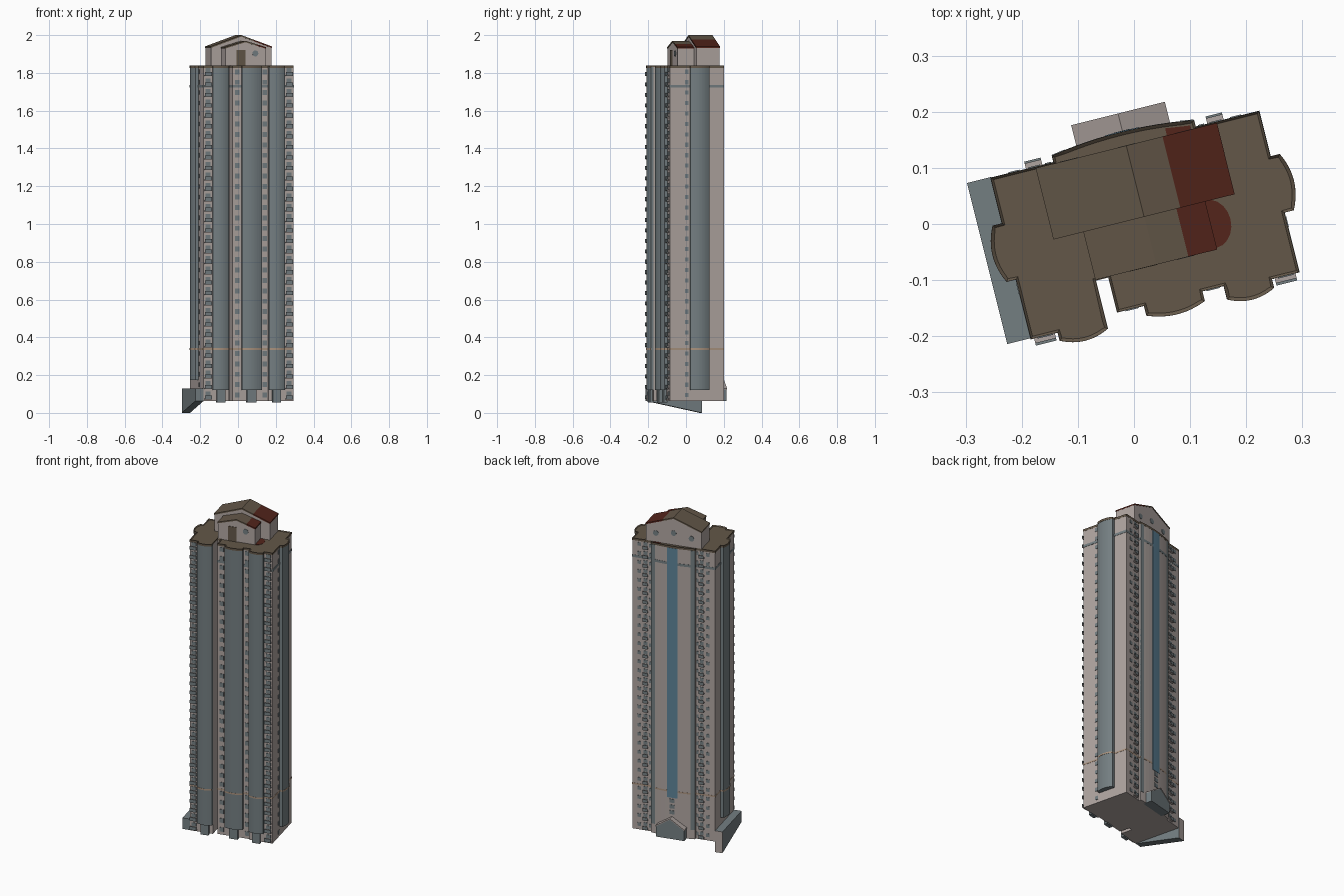
import bpy, bmesh, math

if "Cube" in bpy.data.objects:
    bpy.data.objects.remove(bpy.data.objects["Cube"])

TURN = math.radians(14)      # the whole tower is turned about z
BASE, TOP, MID = 0.063, 1.83, 0.0187


def material(name, rgb):
    m = bpy.data.materials.new(name)
    m.diffuse_color = (*rgb, 1)
    m.use_nodes = True
    m.node_tree.nodes["Principled BSDF"].inputs["Base Color"].default_value = m.diffuse_color
    return m


WALL = material("warm_grey_wall", (.43, .375, .355))
SLATE = material("slate_grey", (.175, .21, .222))
BROWN = material("brown_roof", (.125, .095, .065))
RED = material("red_roof", (.088, .018, .011))
BLUE = material("blue_glass", (.11, .225, .31))
TAN = material("tan_band", (.40, .29, .21))


def finish(name, bm, *mats):
    bmesh.ops.recalc_face_normals(bm, faces=bm.faces)
    me = bpy.data.meshes.new(name)
    bm.to_mesh(me)
    bm.free()
    for m in mats:
        me.materials.append(m)
    ob = bpy.data.objects.new(name, me)
    bpy.context.collection.objects.link(ob)
    ob.rotation_euler.z = TURN
    return ob


def extrude(bm, pts, vec):
    f = bm.faces.new([bm.verts.new(p) for p in pts])
    r = bmesh.ops.extrude_face_region(bm, geom=[f])
    bmesh.ops.translate(bm, vec=vec, verts=[g for g in r["geom"] if isinstance(g, bmesh.types.BMVert)])


def prism(name, pts, z0, z1, mat):
    bm = bmesh.new()
    extrude(bm, [(u, v, z0) for u, v in pts], (0, 0, z1 - z0))
    return finish(name, bm, mat)


def boxes(name, items, mat):
    """items: (u0, u1, v0, v1, z0, z1)"""
    bm = bmesh.new()
    for a, b, c, d, z0, z1 in items:
        extrude(bm, [(a, c, z0), (b, c, z0), (b, d, z0), (a, d, z0)], (0, 0, z1 - z0))
    return finish(name, bm, mat)


def arc(a, b, bulge, n=12):
    """Shallow curve from a to b, swelling to the left of travel."""
    dx, dy = b[0] - a[0], b[1] - a[1]
    L = math.hypot(dx, dy)
    out = []
    for i in range(n + 1):
        t = i / n
        h = bulge * 4 * t * (1 - t) / L
        out.append((a[0] + dx * t - dy * h, a[1] + dy * t + dx * h))
    return out


def side_bay(u, out, v0, v1):
    return [(u, v0)] + arc((out, v0), (out, v1), .013) + [(u, v1)]


def front_bay(v, out, u0, u1):
    return [(u0, v)] + arc((u0, out), (u1, out), .011) + [(u1, v)]


BAYS = {
    "right_bay": side_bay(.264, .281, .058, -.045),
    "front_right_bay": front_bay(-.154, -.17, .214, .128),
    "front_middle_bay": front_bay(-.145, -.163, .089, -.018),
    "front_left_bay": front_bay(-.154, -.169, -.09, -.178),
    "left_bay": side_bay(-.227, -.244, -.045, .058),
}
BACK = arc((-.112, .153), (.148, .153), .011)


def outline(bays):
    def b(key):
        return BAYS[key] if bays else []
    return ([(.264, .141)] + b("right_bay") + [(.264, -.154)] + b("front_right_bay")
            + ([] if bays else [(.128, -.154)]) + [(.128, -.145)] + b("front_middle_bay")
            + [(-.067, -.145), (-.067, -.081), (-.09, -.081)]
            + (b("front_left_bay") or [(-.09, -.154)]) + [(-.227, -.154)] + b("left_bay")
            + [(-.227, .141), (-.112, .141)] + BACK + [(.148, .141)])


def grown(pts, k):
    return [(MID + (u - MID) * k, v * k) for u, v in pts]


# Tower body and curved bays
prism("tower_body", outline(False), BASE, TOP, WALL)
for key, pts in BAYS.items():
    prism(key, pts, .175 if key == "left_bay" else .12, TOP, SLATE)

# Horizontal bands around the tower
prism("lower_band", grown(outline(True), 1.005), .334, .343, TAN)
prism("upper_band", grown(outline(False), 1.007), 1.722, 1.737, SLATE)

# Flat roof with a low raised rim
bm = bmesh.new()
extrude(bm, [(u, v, 1.825) for u, v in grown(outline(True), 1.004)], (0, 0, .013))
bm.normal_update()
top = max(bm.faces, key=lambda f: f.calc_center_median().z)
bmesh.ops.recalc_face_normals(bm, faces=bm.faces)
bmesh.ops.inset_region(bm, faces=[top], thickness=.006, depth=-.005)
finish("flat_roof", bm, BROWN)

# Floors: balconies and windows
rails, slabs, windows = [], [], []
STEP = (TOP - BASE) / 32
for i in range(32):
    z = BASE + i * STEP + .008
    for a, b in ((-.222, -.184), (.220, .258)):             # front corners
        slabs.append((a, b, -.166, -.15, z, z + .006))
        rails.append((a, b, -.168, -.163, z + .002, z + .022))
        windows.append((a + .006, b - .004, -.1565, -.15, z + .022, z + .042))
    for a, b in ((-.163, -.133), (.17, .2)):                # back
        slabs.append((a, b, .138, .154, z, z + .006))
        rails.append((a, b, .151, .155, z + .002, z + .020))
        windows.append((a + .004, b - .004, .138, .1435, z + .02, z + .040))
    for a, b in ((-.195, -.175), (-.128, -.117), (.153, .164), (.212, .232)):
        windows.append((a, b, .138, .1435, z + .014, z + .034))
    for a, b in ((-.052, -.028), (.097, .121)):             # front middle wall
        windows.append((a, b, -.1475, -.14, z + .010, z + .036))
    windows.append((.26, .2665, -.072, -.053, z + .012, z + .034))
    windows.append((-.2295, -.22, -.072, -.053, z + .012, z + .034))
boxes("balcony_slabs", slabs, WALL)
boxes("balcony_rails", rails, SLATE)
boxes("windows", windows, SLATE)

# Small bay feet at ground level
boxes("bay_feet", [(.148, .194, -.168, -.15, .055, .12), (.010, .060, -.162, -.14, .055, .12),
                   (-.157, -.111, -.168, -.15, .055, .12)], SLATE)


# Glass strip up the back, flanked by slate strips at the edges of the curve
def back_v(u):
    t = (u + .112) / .26
    return .153 + .044 * t * (1 - t)


def back_strip(name, u0, u1, z0, z1, mat):
    us = [u0 + (u1 - u0) * i / 4 for i in range(5)]
    prism(name, [(u, back_v(u) + .002) for u in us] + [(u, back_v(u) - .004) for u in us[::-1]], z0, z1, mat)


back_strip("stair_glass", -.012, .050, .30, 1.825, BLUE)
back_strip("back_strip_left", -.112, -.088, .12, 1.825, SLATE)
back_strip("back_strip_right", .124, .148, .12, 1.825, SLATE)
boxes("back_low_windows", [(.004, .034, .155, .1665, z, z + .022) for z in (.20, .235, .27)], SLATE)


# Gabled blocks: walls with slopes on top
def gable(name, u0, u1, v0, v1, z0, eave, ridge, mat):
    bm = bmesh.new()
    m = (u0 + u1) / 2
    extrude(bm, [(u, v0, z) for u, z in ((u0, z0), (u1, z0), (u1, eave), (m, ridge), (u0, eave))],
            (0, v1 - v0, 0))
    return finish(name, bm, mat)


def slopes(name, u0, u1, v0, v1, eave, ridge, cut):
    m, t = (u0 + u1) / 2, .008
    zc = ridge + (eave - ridge) * (cut - m) / (u1 - m)
    line = [(u0, eave), (m, ridge), (cut, zc), (u1, eave)]
    bm = bmesh.new()
    for (a, za), (b, zb) in zip(line, line[1:]):
        extrude(bm, [(a, v0, za), (b, v0, zb), (b, v1, zb - 0), (a, v1, za)], (0, 0, -t))
    for f in bm.faces:
        f.material_index = int(f.calc_center_median().x > cut - .0001)
    return finish(name, bm, BROWN, RED)


gable("penthouse_back", -.144, .185, .010, .137, TOP, 1.934, 1.994, WALL)
slopes("penthouse_back_roof", -.146, .187, .008, .139, 1.940, 2.0, .087)
gable("penthouse_front", -.088, .130, -.078, .012, TOP, 1.930, 1.964, WALL)
slopes("penthouse_front_roof", -.091, .133, -.080, .010, 1.936, 1.970, .080)
boxes("penthouse_door", [(-.028, .022, -.0805, -.07, TOP, 1.922)], BROWN)

# Round penthouse windows
bm = bmesh.new()
for u, v, z in ((.075, -.0785, 1.903), (-.085, .1375, 1.888), (.0205, .1375, 1.905), (.126, .1375, 1.888)):
    s = 1 if v > 0 else -1
    extrude(bm, [(u + .016 * math.cos(k * math.pi / 8), v - .004 * s, z + .016 * math.sin(k * math.pi / 8))
                 for k in range(16)], (0, .006 * s, 0))
finish("round_windows", bm, SLATE)

# Red patches on the flat roof beside the penthouse
prism("red_patch_side", [(.130, .008)] + [(.132 + .037 * math.sin(k * math.pi / 10),
      -.033 + .044 * math.cos(k * math.pi / 10)) for k in range(11)], 1.832, 1.8345, RED)
prism("red_patch_back", [(.095, .137), (.095, .152), (.140, .146), (.140, .137)], 1.832, 1.8345, RED)

# Back entrance porch
gable("porch", -.064, .104, .14, .196, BASE, .125, .180, SLATE)
bm = bmesh.new()
for s in (-1, 1):
    extrude(bm, [(.02, .14, .186), (.02 + s * .086, .14, .130), (.02 + s * .086, .198, .130), (.02, .198, .186)],
            (0, 0, -.006))
finish("porch_roof", bm, WALL)

# Side annex whose underside follows the sloping ground
bm = bmesh.new()
extrude(bm, [(-.271, -.153, BASE), (-.271, .143, 0), (-.271, .143, .130), (-.271, -.153, .130)], (.045, 0, 0))
bm.normal_update()
for f in bm.faces:
    f.material_index = int(f.calc_center_median().y > .14)
finish("side_annex", bm, SLATE, WALL)
